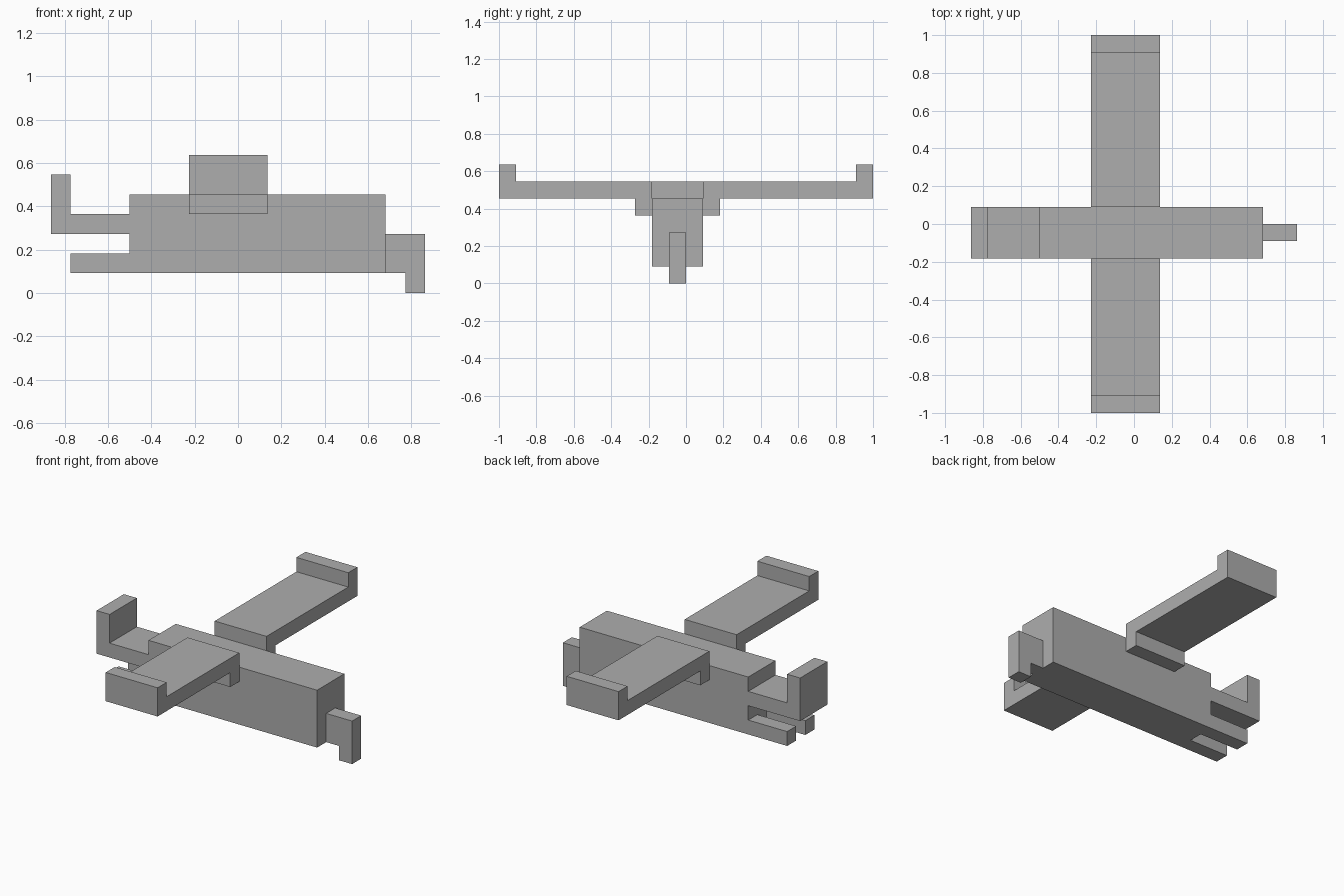
import bpy
import bmesh
from mathutils import Vector

U = 1 / 11  # one block of the voxel-like grid

cube = bpy.data.objects.get("Cube")
if cube:
    bpy.data.objects.remove(cube, do_unlink=True)

grey = bpy.data.materials.new("plain_grey")
grey.use_nodes = True
colour = (0.42, 0.42, 0.42, 1)
grey.diffuse_color = colour
grey.node_tree.nodes["Principled BSDF"].inputs["Base Color"].default_value = colour


def extrude_profile(name, profile, start, end, axis):
    """Extrude a flat outline, given in blocks, along the x or y axis."""
    bm = bmesh.new()

    def place(a, z):
        return Vector((start, a, z) if axis == "x" else (a, start, z)) * U

    face = bm.faces.new([bm.verts.new(place(a, z)) for a, z in profile])
    made = bmesh.ops.extrude_face_region(bm, geom=[face])["geom"]
    step = Vector((1, 0, 0) if axis == "x" else (0, 1, 0)) * (end - start) * U
    moved = [v for v in made if isinstance(v, bmesh.types.BMVert)]
    bmesh.ops.translate(bm, verts=moved, vec=step)
    bmesh.ops.recalc_face_normals(bm, faces=bm.faces)
    mesh = bpy.data.meshes.new(name)
    bm.to_mesh(mesh)
    bm.free()
    mesh.materials.append(grey)
    obj = bpy.data.objects.new(name, mesh)
    bpy.context.collection.objects.link(obj)
    return obj


# Body with the stepped, upturned tail
extrude_profile("body_and_tail", [
    (7.5, 1), (7.5, 5), (-5.5, 5), (-5.5, 4), (-8.5, 4), (-8.5, 6),
    (-9.5, 6), (-9.5, 3), (-5.5, 3), (-5.5, 1)], -2, 1, "y")

# Two legs trailing under the tail
for name, y in (("right_leg", -2), ("left_leg", 0)):
    extrude_profile(name, [(-8.5, 1), (-5.5, 1), (-5.5, 2), (-8.5, 2)], y, y + 1, "y")

# Hooked beak at the nose
extrude_profile("beak", [
    (7.5, 1), (8.5, 1), (8.5, 0), (9.5, 0), (9.5, 3), (7.5, 3)], -1, 0, "y")

# Wings with a root bracket below and a raised tip
for name, root, side in (("front_wing", -2, -1), ("back_wing", 1, 1)):
    tip = 11 * side
    extrude_profile(name, [
        (root, 4), (root + side, 4), (root + side, 5), (tip, 5), (tip, 7),
        (tip - side, 7), (tip - side, 6), (root, 6)], -2.5, 1.5, "x")
